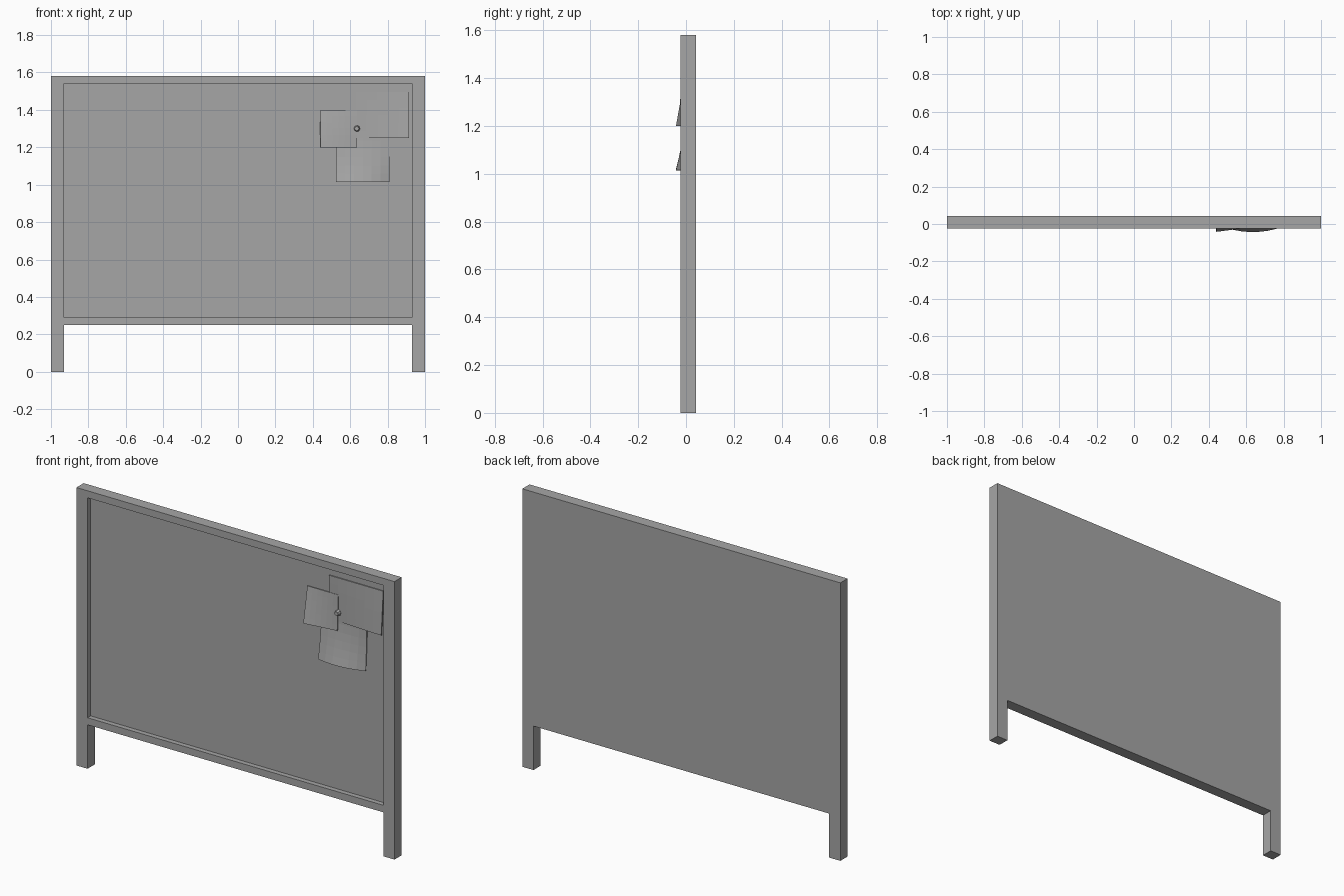
import bpy
import bmesh
from mathutils import Matrix

cube = bpy.data.objects.get("Cube")
if cube:
    bpy.data.objects.remove(cube)

FRONT, BACK, PANEL = -0.023, 0.042, 0.005

grey = bpy.data.materials.new("plain_grey")
grey.use_nodes = True
COLOUR = (0.38, 0.38, 0.38, 1)
grey.diffuse_color = COLOUR
grey.node_tree.nodes["Principled BSDF"].inputs["Base Color"].default_value = COLOUR


def add_object(name, bm):
    mesh = bpy.data.meshes.new(name)
    bm.to_mesh(mesh)
    bm.free()
    mesh.materials.append(grey)
    obj = bpy.data.objects.new(name, mesh)
    bpy.context.collection.objects.link(obj)
    return obj


# Board: one solid with two legs, a frame and a recessed panel
bm = bmesh.new()
xs = [-1, -0.93, 0.93, 1]
zs = [0, 0.25, 0.29, 1.54, 1.58]
grid = [[bm.verts.new((x, FRONT, z)) for x in xs] for z in zs]
panel = None
for j in range(len(zs) - 1):
    for i in range(len(xs) - 1):
        if i == 1 and j == 0:
            continue  # gap between the legs
        face = bm.faces.new((grid[j][i], grid[j][i + 1],
                             grid[j + 1][i + 1], grid[j + 1][i]))
        if i == 1 and j == 2:
            panel = face
bm.verts.ensure_lookup_table()
loose = [v for v in bm.verts if not v.link_faces]
bmesh.ops.delete(bm, geom=loose, context='VERTS')
new = bmesh.ops.extrude_face_region(bm, geom=bm.faces[:], use_keep_orig=True)["geom"]
bmesh.ops.translate(bm, vec=(0, BACK - FRONT, 0),
                    verts=[g for g in new if isinstance(g, bmesh.types.BMVert)])
recess = bmesh.ops.extrude_discrete_faces(bm, faces=[panel])["faces"][0]
bmesh.ops.translate(bm, vec=(0, PANEL - FRONT, 0), verts=recess.verts[:])
bmesh.ops.recalc_face_normals(bm, faces=bm.faces[:])
add_object("notice_board", bm)


# Paper notes: thin sheets lifted off the panel towards the lower edge
def add_note(name, x0, x1, z0, z1, depth, steps=6):
    bm = bmesh.new()
    bmesh.ops.create_grid(bm, x_segments=steps, y_segments=steps, size=1)
    for v in bm.verts:
        u, down = v.co.x, (1 - v.co.y) / 2
        v.co = ((x0 + x1) / 2 + u * (x1 - x0) / 2,
                -depth(u, down),
                z1 + down * (z0 - z1))
    bmesh.ops.recalc_face_normals(bm, faces=bm.faces[:])
    if bm.faces[:][0].normal.y > 0:
        bmesh.ops.reverse_faces(bm, faces=bm.faces[:])
    obj = add_object(name, bm)
    solid = obj.modifiers.new("paper_thickness", 'SOLIDIFY')
    solid.thickness = 0.006
    solid.offset = -1
    for poly in obj.data.polygons:
        poly.use_smooth = False


add_note("large_note", 0.575, 0.915, 1.25, 1.495,
         lambda u, d: 0.003 + 0.018 * d * (u + 1) / 2)
add_note("lower_note", 0.525, 0.81, 1.015, 1.28,
         lambda u, d: (0.042 - 0.01 * u - 0.022 * u * u) * d ** 1.6)
add_note("left_note", 0.44, 0.635, 1.2, 1.4,
         lambda u, d: 0.006 + (0.023 - 0.013 * u) * d)

# Pin
bm = bmesh.new()
bmesh.ops.create_cone(bm, cap_ends=True, segments=8, radius1=0.021,
                      radius2=0.012, depth=0.03)
bmesh.ops.transform(bm, verts=bm.verts[:],
                    matrix=Matrix.Translation((0.635, -0.01, 1.3))
                    @ Matrix.Rotation(1.5708, 4, 'X'))
add_object("pin", bm)
